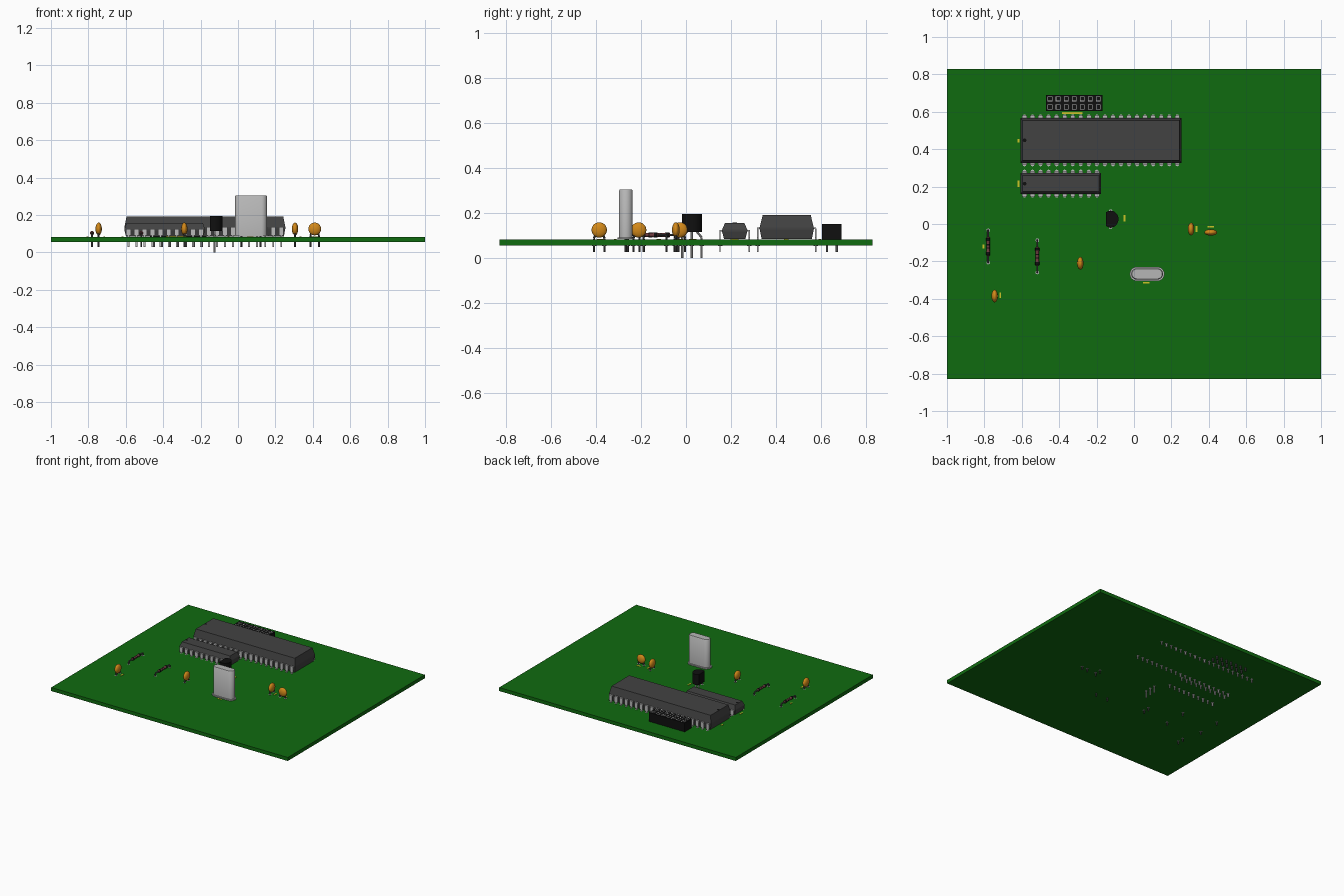
import bpy, bmesh, math
from mathutils import Vector, Matrix

cube = bpy.data.objects.get("Cube")
if cube:
    bpy.data.objects.remove(cube, do_unlink=True)


def material(name, r, g, b):
    m = bpy.data.materials.new(name)
    m.use_nodes = True
    m.diffuse_color = (r, g, b, 1)
    m.node_tree.nodes["Principled BSDF"].inputs["Base Color"].default_value = (r, g, b, 1)
    return m


GREEN = material("board green", 0.005, 0.145, 0.005)
CHARCOAL = material("chip charcoal", 0.055, 0.055, 0.055)
BLACK = material("black plastic", 0.005, 0.005, 0.005)
METAL = material("can metal", 0.47, 0.47, 0.47)
PIN = material("pin silver", 0.5, 0.5, 0.5)
LEAD = material("dark lead", 0.08, 0.08, 0.08)
ORANGE = material("capacitor orange", 0.65, 0.25, 0.01)
BROWN = material("resistor brown", 0.16, 0.045, 0.05)
YELLOW = material("print yellow", 0.6, 0.55, 0.02)

TOP, UNDER, TAIL = 0.082, 0.055, 0.028
PITCH = 0.043


def finish(bm, name, *mats, smooth=False):
    bmesh.ops.recalc_face_normals(bm, faces=bm.faces)
    mesh = bpy.data.meshes.new(name)
    bm.to_mesh(mesh)
    bm.free()
    for m in mats:
        mesh.materials.append(m)
    ob = bpy.data.objects.new(name, mesh)
    bpy.context.collection.objects.link(ob)
    if smooth:
        bpy.ops.object.select_all(action='DESELECT')
        ob.select_set(True)
        bpy.context.view_layer.objects.active = ob
        bpy.ops.object.shade_smooth_by_angle(angle=math.radians(40))
    return ob


def box(bm, x, y, z, sx, sy, sz):
    mat = Matrix.Translation((x, y, z)) @ Matrix.Diagonal((sx, sy, sz, 1))
    bmesh.ops.create_cube(bm, size=1, matrix=mat)


def rod(bm, a, b, r, sides=8):
    a, b = Vector(a), Vector(b)
    d = b - a
    mat = Matrix.Translation((a + b) / 2) @ d.to_track_quat('Z', 'Y').to_matrix().to_4x4()
    bmesh.ops.create_cone(bm, cap_ends=True, segments=sides, radius1=r, radius2=r,
                          depth=d.length, matrix=mat)


def wire(bm, points, r=0.005):
    for a, b in zip(points, points[1:]):
        rod(bm, a, b, r)


def loft(bm, rings):
    # Bridge equal rings and cap both ends
    loops = [[bm.verts.new(p) for p in ring] for ring in rings]
    n = len(loops[0])
    for a, b in zip(loops, loops[1:]):
        for i in range(n):
            j = (i + 1) % n
            bm.faces.new((a[i], a[j], b[j], b[i]))
    bm.faces.new(loops[0])
    bm.faces.new(loops[-1])


def rect(x, y, z, sx, sy):
    return [(x + u * sx / 2, y + v * sy / 2, z)
            for u, v in ((-1, -1), (1, -1), (1, 1), (-1, 1))]


def pads(name, spots):
    bm = bmesh.new()
    for x, y in spots:
        for z in (TOP, UNDER):
            rod(bm, (x, y, z - 0.001), (x, y, z + 0.001), 0.01, 10)
    finish(bm, name + "_pads", PIN)


# Board
bm = bmesh.new()
box(bm, 0, 0, (TOP + UNDER) / 2, 2, 1.655, TOP - UNDER)
finish(bm, "board", GREEN)


# Chips with two rows of pins
def chip(name, x, y, count, row, height):
    length = count * PITCH
    waist = 0.122 if height < 0.17 else 0.132
    bm = bmesh.new()
    loft(bm, [rect(x, y, 0.086, length - 0.015, row - 0.035),
              rect(x, y, waist - 0.004, length, row - 0.018),
              rect(x, y, waist + 0.004, length, row - 0.018),
              rect(x, y, height, length - 0.022, row - 0.045)])
    finish(bm, name + "_body", CHARCOAL)
    bm = bmesh.new()
    rod(bm, (x - length / 2 + 0.022, y, height), (x - length / 2 + 0.022, y, height + 0.001), 0.01, 16)
    finish(bm, name + "_mark", BLACK)
    bm = bmesh.new()
    spots = []
    for i in range(count):
        px = x + (i - (count - 1) / 2) * PITCH
        for s in (-1, 1):
            py = y + s * row / 2
            spots.append((px, py))
            box(bm, px, py - s * 0.009, waist, 0.026, 0.022, 0.006)
            box(bm, px, py, (waist + 0.09) / 2, 0.026, 0.006, waist - 0.09)
            box(bm, px, py, (0.092 + TAIL) / 2, 0.01, 0.006, 0.092 - TAIL)
    finish(bm, name + "_pins", PIN)
    pads(name, spots)


chip("large_chip", -0.177, 0.447, 20, 0.258, 0.191)
chip("small_chip", -0.392, 0.216, 10, 0.13, 0.157)

# Two row socket header
bm = bmesh.new()
tails = bmesh.new()
sockets = bmesh.new()
hx, hy = -0.32, 0.647
box(bm, hx, hy, 0.117, 0.303, 0.085, 0.068)
for i in range(7):
    for s in (-0.5, 0.5):
        px, py = hx + (i - 3) * PITCH, hy + s * PITCH
        box(tails, px, py, 0.055, 0.01, 0.01, 0.054)
        for u in (-1, 1):
            box(sockets, px + u * 0.011, py, 0.1515, 0.003, 0.025, 0.001)
            box(sockets, px, py + u * 0.011, 0.1515, 0.025, 0.003, 0.001)
finish(bm, "header_body", BLACK)
finish(tails, "header_tails", LEAD)
finish(sockets, "header_contacts", PIN)

# Transistor: round case with a flat side, three splayed legs
tx, ty = -0.125, 0.026
arc = [math.radians(-128 + 256 * i / 24) for i in range(25)]
bm = bmesh.new()
loft(bm, [[(tx + 0.042 * math.cos(a), ty + 0.045 * math.sin(a), z) for a in arc]
          for z in (0.115, 0.195)])
finish(bm, "transistor_case", BLACK, smooth=True)
bm = bmesh.new()
for s in (-1, 0, 1):
    foot = (tx, ty + s * PITCH)
    wire(bm, [(tx, ty + s * 0.022, 0.118), (*foot, 0.092), (*foot, 0)])
finish(bm, "transistor_legs", PIN)
pads("transistor", [(tx, ty + s * PITCH) for s in (-1, 0, 1)])


# Crystal can with flange
def stadium(x, y, z, half, r):
    pts = []
    for side in (0, 1):
        for i in range(13):
            a = math.radians(-90 + 180 * i / 12 + 180 * side)
            pts.append((x + (half if side == 0 else -half) + r * math.cos(a), y + r * math.sin(a), z))
    return pts


cx, cy = 0.07, -0.267
bm = bmesh.new()
loft(bm, [stadium(cx, cy, z, 0.055, r) for z, r in
          ((0.084, 0.038), (0.092, 0.038), (0.092, 0.03), (0.3, 0.03), (0.305, 0.026))])
finish(bm, "crystal_can", METAL, smooth=True)
bm = bmesh.new()
for s in (-1, 1):
    rod(bm, (cx + s * 0.05, cy, 0.086), (cx + s * 0.05, cy, TAIL), 0.005)
finish(bm, "crystal_legs", LEAD)


# Disc capacitors
def capacitor(name, x, y, along_x):
    w, d = (0.034, 0.017) if along_x else (0.017, 0.034)
    bm = bmesh.new()
    bmesh.ops.create_uvsphere(bm, u_segments=24, v_segments=14, radius=1,
                              matrix=Matrix.Translation((x, y, 0.125)) @ Matrix.Diagonal((w, d, 0.034, 1)))
    finish(bm, name + "_disc", ORANGE, smooth=True)
    bm = bmesh.new()
    spots = []
    for s in (-1, 1):
        fx, fy = (s * 0.023, 0) if along_x else (0, s * 0.023)
        spots.append((x + fx, y + fy))
        wire(bm, [(x + fx * 0.7, y + fy * 0.7, 0.112), (x + fx, y + fy, 0.088), (x + fx, y + fy, TAIL)])
    finish(bm, name + "_legs", LEAD)
    pads(name, spots)


for name, x, y, along in (("left_front_capacitor", -0.745, -0.385, False),
                          ("middle_capacitor", -0.287, -0.21, False),
                          ("inner_capacitor", 0.305, -0.027, False),
                          ("outer_capacitor", 0.41, -0.045, True)):
    capacitor(name, x, y, along)


# Axial resistors: lathed body with dark bands, bent leads
def resistor(name, x, y):
    z = 0.103
    profile = ((-0.05, 0.006), (-0.045, 0.011), (-0.03, 0.011), (-0.025, 0.009), (-0.012, 0.009),
               (-0.006, 0.009), (0.006, 0.009), (0.012, 0.009), (0.025, 0.009), (0.03, 0.011),
               (0.045, 0.011), (0.05, 0.006))
    bm = bmesh.new()
    ring = [2 * math.pi * i / 16 for i in range(16)]
    loft(bm, [[(x + r * math.cos(a), y + t, z + r * math.sin(a)) for a in ring] for t, r in profile])
    for f in bm.faces:
        t = abs(f.calc_center_median().y - y)
        f.material_index = 1 if 0.007 < t < 0.011 or 0.031 < t < 0.042 else 0
    finish(bm, name + "_body", BROWN, BLACK, smooth=True)
    bm = bmesh.new()
    for s in (-1, 1):
        wire(bm, [(x, y + s * 0.045, z), (x, y + s * 0.082, z), (x, y + s * 0.086, z - 0.005),
                  (x, y + s * 0.086, TAIL)])
    finish(bm, name + "_leads", LEAD)
    pads(name, [(x, y - 0.086), (x, y + 0.086)])


resistor("outer_resistor", -0.78, -0.12)
resistor("inner_resistor", -0.517, -0.173)

# Small printed marks beside the parts
bm = bmesh.new()
for x, y, w, d in ((-0.33, 0.593, 0.11, 0.012), (0.065, -0.314, 0.035, 0.01), (-0.05, 0.03, 0.01, 0.035),
                   (-0.617, 0.215, 0.01, 0.035), (-0.617, 0.445, 0.01, 0.02), (-0.805, -0.12, 0.01, 0.02),
                   (-0.715, -0.38, 0.01, 0.03), (0.335, -0.027, 0.01, 0.03), (0.41, -0.015, 0.035, 0.01)):
    box(bm, x, y, TOP + 0.001, w, d, 0.002)
finish(bm, "printed_marks", YELLOW)
